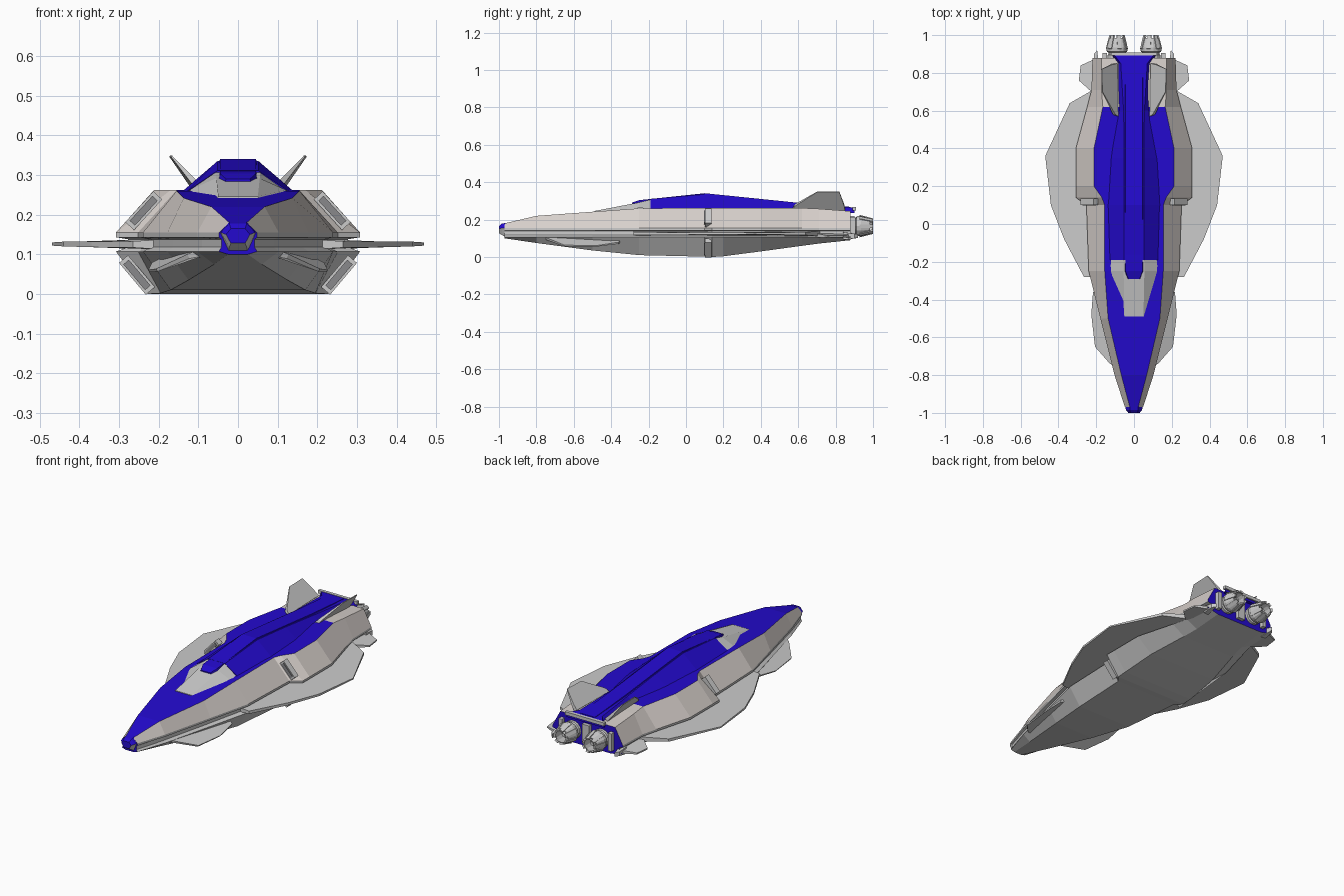
import bpy, bmesh, math
from mathutils import Vector, Matrix

if "Cube" in bpy.data.objects:
    bpy.data.objects.remove(bpy.data.objects["Cube"])


def material(name, rgb):
    m = bpy.data.materials.new(name)
    m.diffuse_color = (*rgb, 1)
    m.use_nodes = True
    m.node_tree.nodes["Principled BSDF"].inputs["Base Color"].default_value = m.diffuse_color
    return m


BLUE = material("blue_paint", (0.017, 0.003, 0.62))
BEIGE = material("warm_grey", (0.68, 0.63, 0.60))
GREY = material("plain_grey", (0.6, 0.6, 0.62))
DARK = material("dark_grey", (0.25, 0.25, 0.26))


def finish(name, bm, mats=(), mirror=False):
    bmesh.ops.recalc_face_normals(bm, faces=bm.faces)
    me = bpy.data.meshes.new(name)
    bm.to_mesh(me)
    bm.free()
    for m in mats:
        me.materials.append(m)
    ob = bpy.data.objects.new(name, me)
    bpy.context.collection.objects.link(ob)
    if mirror:
        ob.modifiers.new("mirror", 'MIRROR')
    return ob


def loft(name, sections, mats, pick=lambda i, j, n: 0):
    """sections: (y, [(half width, z) from top to bottom]); symmetric in x."""
    bm = bmesh.new()
    rings = []
    for y, half in sections:
        pts = list(half) + [(-x, z) for x, z in reversed(half)]
        rings.append([bm.verts.new((x, y, z)) for x, z in pts])
    n = len(rings[0])
    for i in range(len(rings) - 1):
        for j in range(n):
            k = (j + 1) % n
            f = bm.faces.new((rings[i][j], rings[i][k], rings[i + 1][k], rings[i + 1][j]))
            f.material_index = pick(i, j, n)
    bm.faces.new(rings[0])
    bm.faces.new(rings[-1])
    return finish(name, bm, mats)


def plate(name, pts, normal=(0, 0, 1)):
    """Mirrored blade; pts: (x, y, z, half thickness) around the outline."""
    bm = bmesh.new()
    nv = Vector(normal).normalized()
    a = [bm.verts.new(Vector(p[:3]) + nv * p[3]) for p in pts]
    b = [bm.verts.new(Vector(p[:3]) - nv * p[3]) for p in pts]
    bm.faces.new(a)
    bm.faces.new(b[::-1])
    for i in range(len(pts)):
        k = (i + 1) % len(pts)
        bm.faces.new((a[i], b[i], b[k], a[k]))
    return finish(name, bm, (GREY,), True)


def box(name, centre, size, mat, tilt=0, mirror=True):
    bm = bmesh.new()
    bmesh.ops.create_cube(bm, size=1)
    m = (Matrix.Translation(centre) @ Matrix.Rotation(tilt, 4, 'Y')
         @ Matrix.Diagonal((*size, 1)))
    bm.transform(m)
    return finish(name, bm, (mat,), mirror)


# Hull: y, top half width, top z, side half width, bottom half width, bottom z, groove depth
stations = [
    (-0.97, .022, .180, .048, .025, .100, .006),
    (-0.80, .067, .220, .103, .060, .075, .012),
    (-0.50, .137, .242, .178, .125, .035, .015),
    (-0.25, .155, .260, .240, .170, .010, .02),
    (0.10, .155, .262, .252, .195, .002, .025),
    (0.14, .170, .262, .308, .228, .000, .03),
    (0.20, .212, .262, .308, .228, .004, .03),
    (0.40, .212, .262, .308, .215, .030, .03),
    (0.62, .165, .262, .248, .170, .060, .03),
    (0.71, .172, .258, .225, .155, .072, .02),
    (0.88, .172, .245, .220, .150, .090, .02),
]


def hull_half(wt, zt, wm, wb, zb, g):
    return [(wt, zt), (wm, .155), (wm, .143), (wm - g, .138),
            (wm - g, .118), (wm, .107), (wb, zb)]


def hull_mat(i, j, n):
    if j == n - 1:
        return 0 if i < 8 else 1
    return 1 if j in (0, n - 2) else 2


loft("hull", [(s[0], hull_half(*s[1:])) for s in stations],
     (BLUE, BEIGE, GREY), hull_mat)

# Nose tip
loft("nose_tip", [(-1.0, [(.018, .165), (.030, .150), (.018, .128)]),
                  (-0.985, [(.022, .178), (.043, .155), (.022, .118)]),
                  (-0.965, [(.022, .182), (.046, .155), (.024, .106)])],
     (BLUE, GREY), lambda i, j, n: 1 if j in (1, 2, 3) else 0)

# Cockpit window
loft("cockpit_window", [(-0.49, [(.050, .246), (.058, .225)]),
                        (-0.25, [(.055, .292), (.122, .262), (.122, .24)][:2]),
                        (-0.185, [(.055, .308), (.125, .258)])], (GREY,))

# Raised blue upper deck and its central spine
loft("upper_deck", [(-0.19, [(.052, .311), (.130, .258)]),
                    (0.10, [(.052, .335), (.145, .255)]),
                    (0.35, [(.052, .311), (.130, .255)]),
                    (0.60, [(.055, .284), (.090, .250)]),
                    (0.85, [(.070, .268), (.088, .235)]),
                    (0.90, [(.108, .264), (.120, .235)])], (BLUE,))
loft("deck_spine", [(-0.29, [(.030, .290), (.036, .275)]),
                    (-0.25, [(.045, .304), (.050, .280)]),
                    (0.10, [(.045, .341), (.050, .325)]),
                    (0.60, [(.045, .290), (.050, .275)]),
                    (0.88, [(.045, .268), (.050, .255)])], (BLUE,))
box("deck_rear_lip", (0, .90, .258), (.245, .018, .018), GREY, mirror=False)

# Main wings, front winglets, tail winglets
plate("main_wing", [(.20, -.28, .125, .012), (.265, -.28, .125, .008), (.37, -.08, .125, .007),
                    (.44, .10, .126, .006), (.47, .36, .126, .004), (.34, .64, .125, .008),
                    (.20, .72, .125, .014)])
plate("front_winglet", [(.09, -.76, .105, .010), (.125, -.74, .095, .006), (.205, -.65, .060, .004),
                        (.225, -.48, .058, .003), (.215, -.36, .075, .005), (.15, -.34, .100, .010)],
      (.4, 0, 1))
plate("tail_winglet", [(.18, .70, .115, .012), (.225, .70, .115, .010), (.292, .76, .110, .004),
                       (.282, .84, .110, .004), (.215, .87, .112, .009), (.18, .87, .112, .012)])
plate("tail_skid", [(.185, .84, .112, .022), (.215, .84, .112, .020),
                    (.212, .90, .112, .012), (.195, .92, .112, .010)])

# Canted tail fins
plate("tail_fin", [(.090, .57, .255, .010), (.105, .58, .276, .008), (.168, .70, .348, .002),
                   (.172, .82, .348, .002), (.118, .845, .280, .008), (.095, .85, .255, .010)],
      (.75, 0, -.65))

# Intakes on the hull step, above and below the wing
for label, x, z, tilt in (("upper", .238, .210, .83), ("lower", .255, .048, -.87)):
    box(f"{label}_intake_frame", (x, .118, z), (.105, .034, .030), GREY, tilt)
    box(f"{label}_intake_opening", (x, .103, z), (.085, .012, .018), DARK, tilt)

# Engines: lathed nozzles with petals
profile = [(.050, .84), (.050, .895), (.044, .90), (.044, .908), (.054, .912),
           (.056, .935), (.042, .985), (.036, .985), (.040, .93), (.018, .93), (.010, .97)]
bm = bmesh.new()
seg, cx, cz = 14, .09, .165
rings = [[bm.verts.new((cx + r * math.cos(2 * math.pi * k / seg), y,
                        cz + r * math.sin(2 * math.pi * k / seg))) for k in range(seg)]
         for r, y in profile]
for a, b in zip(rings, rings[1:]):
    for k in range(seg):
        m = (k + 1) % seg
        bm.faces.new((a[k], a[m], b[m], b[k]))
bm.faces.new(rings[0])
bm.faces.new(rings[-1])
finish("engine_nozzle", bm, (GREY,), True)

bm = bmesh.new()
for k in range(7):
    rot = Matrix.Translation((cx, 0, cz)) @ Matrix.Rotation(2 * math.pi * k / 7, 4, 'Y')
    m = (rot @ Matrix.Translation((.045, .963, 0)) @ Matrix.Rotation(.26, 4, 'Z')
         @ Matrix.Diagonal((.010, .075, .020, 1)))
    bmesh.ops.create_cube(bm, size=1, matrix=m)
finish("engine_petals", bm, (GREY,), True)

# Engine side braces on the rear wall
box("engine_brace", (.155, .885, .165), (.022, .04, .10), GREY)
box("engine_divider", (0, .885, .165), (.045, .03, .11), GREY, mirror=False)
